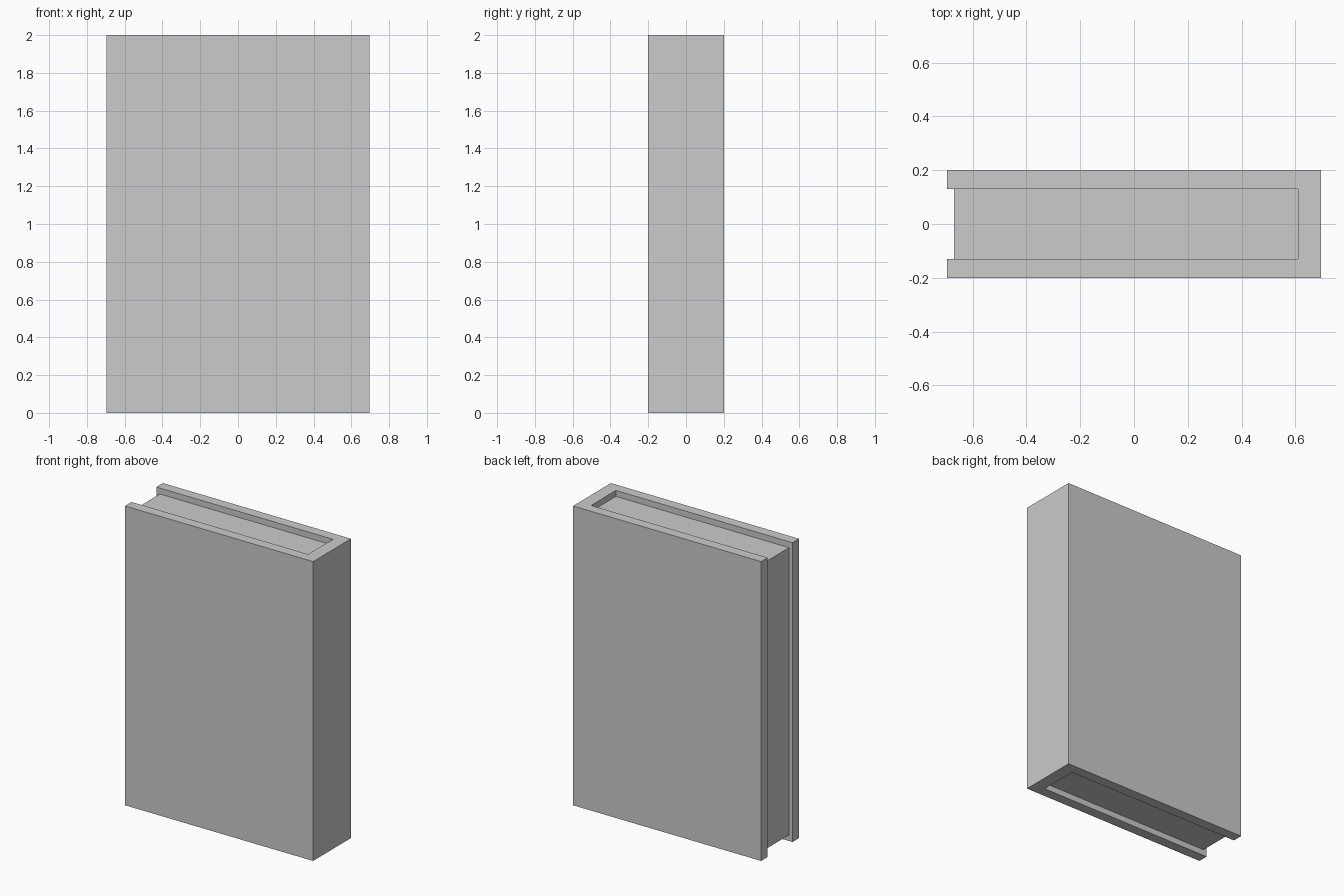
import bpy
import bmesh

if "Cube" in bpy.data.objects:
    bpy.data.objects.remove(bpy.data.objects["Cube"])


def extruded(name, outline, z0, z1):
    """Prism made by extruding an xy outline from z0 to z1."""
    bm = bmesh.new()
    face = bm.faces.new([bm.verts.new((x, y, z0)) for x, y in outline])
    ret = bmesh.ops.extrude_face_region(bm, geom=[face])
    top = [g for g in ret["geom"] if isinstance(g, bmesh.types.BMVert)]
    bmesh.ops.translate(bm, verts=top, vec=(0, 0, z1 - z0))
    bmesh.ops.recalc_face_normals(bm, faces=bm.faces)
    mesh = bpy.data.meshes.new(name)
    bm.to_mesh(mesh)
    bm.free()
    obj = bpy.data.objects.new(name, mesh)
    bpy.context.collection.objects.link(obj)
    return obj


HALF_W, HALF_D = 0.695, 0.2      # outer half width and half thickness
INNER_X, INNER_Y = 0.61, 0.131   # inside of the spine and of the boards
PAGE_X = -0.67                   # fore edge of the pages
INSET = 0.04                     # pages sit below the cover's ends

# Cover: U-shaped profile of two boards joined by the spine on the right
half = [(HALF_W, HALF_D), (-HALF_W, HALF_D), (-HALF_W, INNER_Y), (INNER_X, INNER_Y)]
extruded("book_cover", half + [(x, -y) for x, y in reversed(half)], 0, 2)

# Page block: inset at the top, bottom and fore edge
extruded("page_block", [(PAGE_X, -INNER_Y), (INNER_X, -INNER_Y),
                        (INNER_X, INNER_Y), (PAGE_X, INNER_Y)], INSET, 2 - INSET)
